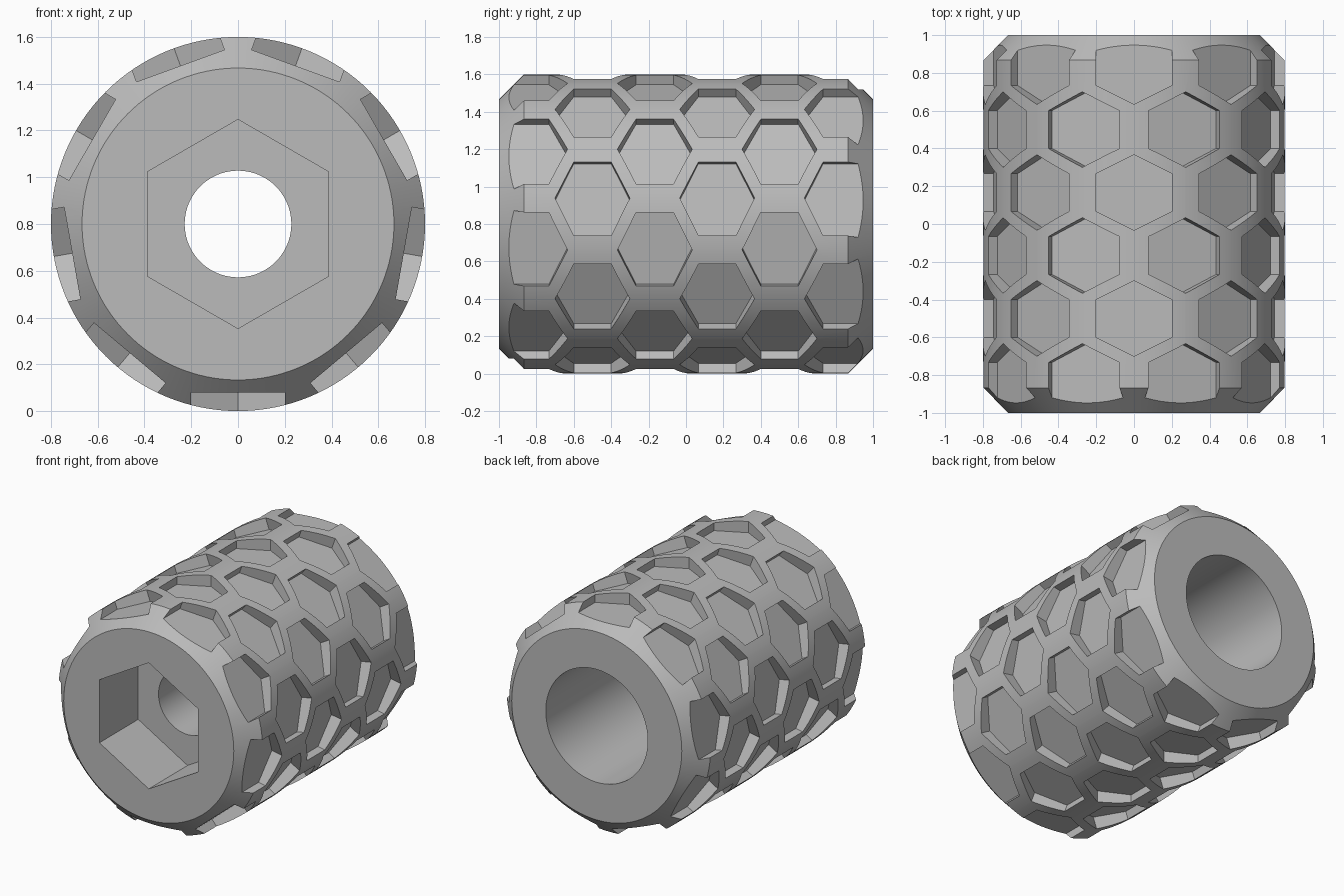
import bpy, bmesh
from math import radians, sin, cos, pi, sqrt
from mathutils import Matrix, Vector

if "Cube" in bpy.data.objects:
    bpy.data.objects.remove(bpy.data.objects["Cube"], do_unlink=True)

RADIUS, AXIS_Z, SEGMENTS = 0.8, 0.8, 128
POCKET_FLOOR, PER_RING, RINGS = 0.72, 9, 6

grey = bpy.data.materials.new("plain_grey")
grey.use_nodes = True
colour = (0.5, 0.5, 0.5, 1)
grey.diffuse_color = colour
grey.node_tree.nodes["Principled BSDF"].inputs["Base Color"].default_value = colour


def finish(bm, name):
    bmesh.ops.recalc_face_normals(bm, faces=bm.faces)
    mesh = bpy.data.meshes.new(name)
    bm.to_mesh(mesh)
    bm.free()
    mesh.materials.append(grey)
    obj = bpy.data.objects.new(name, mesh)
    bpy.context.collection.objects.link(obj)
    return obj


def lathe(profile):
    """Revolve a closed (radius, y) profile about the y axis."""
    bm = bmesh.new()
    rings = []
    for i in range(SEGMENTS):
        a = 2 * pi * i / SEGMENTS
        rings.append([bm.verts.new((r * cos(a), y, AXIS_Z + r * sin(a)))
                      for r, y in profile])
    n = len(profile)
    for i, ring in enumerate(rings):
        after = rings[(i + 1) % SEGMENTS]
        for j in range(n):
            k = (j + 1) % n
            bm.faces.new((ring[j], ring[k], after[k], after[j]))
    return bm


def prism(bm, outline, low, high, matrix):
    """Extrude a local xy outline from z = low to z = high."""
    bottom = [bm.verts.new(matrix @ Vector((x, y, low))) for x, y in outline]
    top = [bm.verts.new(matrix @ Vector((x, y, high))) for x, y in outline]
    bm.faces.new(bottom[::-1])
    bm.faces.new(top)
    n = len(outline)
    for i in range(n):
        j = (i + 1) % n
        bm.faces.new((bottom[i], bottom[j], top[j], top[i]))


# Chamfered sleeve with a narrow through hole and a wider rear bore
body = finish(lathe([(0.228, -1), (0.667, -1), (RADIUS, -0.867), (RADIUS, 0.867),
                     (0.667, 1), (0.4, 1), (0.4, 0), (0.228, 0)]), "patterned_sleeve")

# Cutters: staggered hexagonal pockets around the outside
cut = bmesh.new()
pocket = [(0, 0.2), (-0.2, 0.1), (-0.2, -0.1), (0, -0.2), (0.2, -0.1), (0.2, 0.1)]
centre = Matrix.Translation((0, 0, AXIS_Z))
for row in range(RINGS):
    y = (2 * row + 1) / RINGS - 1
    for i in range(PER_RING):
        angle = 2 * pi * (i + (0.5 if row % 2 == 0 else 0)) / PER_RING
        place = centre @ Matrix.Rotation(angle, 4, "Y") @ Matrix.Translation((0, y, 0))
        prism(cut, pocket, POCKET_FLOOR, 0.9, place)

# Cutter: hexagonal socket in the front end
socket_r = 0.447
socket = [(socket_r * sin(k * pi / 3), socket_r * cos(k * pi / 3)) for k in range(6)]
prism(cut, socket, 0.565, 1.1, centre @ Matrix.Rotation(radians(90), 4, "X"))
cutter = finish(cut, "pocket_cutter")
cutter.hide_render = True

# Cut everything and bake the result
mod = body.modifiers.new("pockets", "BOOLEAN")
mod.operation, mod.solver, mod.object = "DIFFERENCE", "EXACT", cutter
bpy.context.view_layer.objects.active = body
for obj in bpy.context.selected_objects:
    obj.select_set(False)
body.select_set(True)
bpy.ops.object.modifier_apply(modifier=mod.name)
bpy.data.objects.remove(cutter, do_unlink=True)
bpy.ops.object.shade_smooth_by_angle(angle=radians(25))
